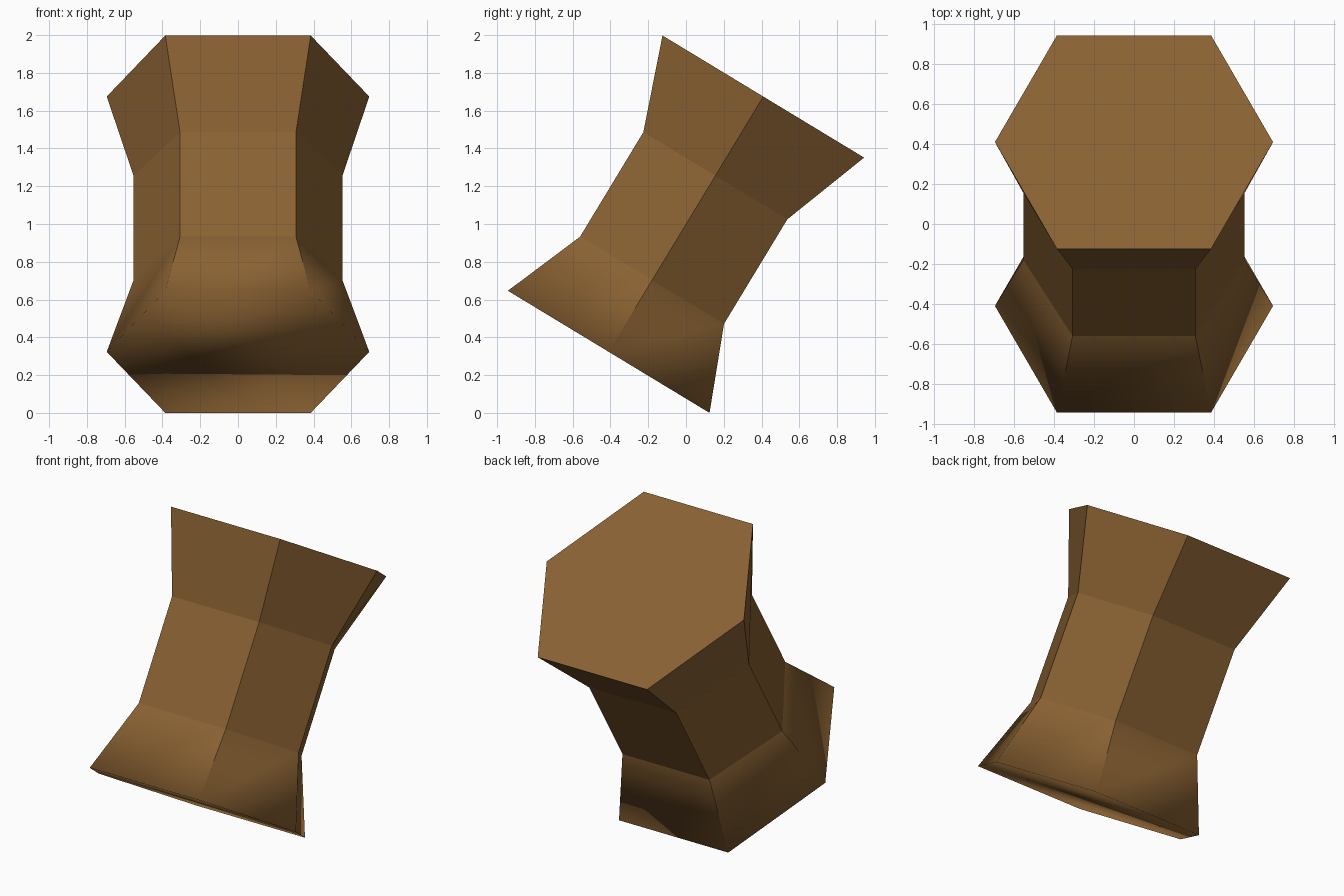
import bpy, bmesh, math
from mathutils import Matrix

if "Cube" in bpy.data.objects:
    bpy.data.objects.remove(bpy.data.objects["Cube"])

# Brown colour
brown = bpy.data.materials.new("brown")
brown.diffuse_color = (0.25, 0.12, 0.032, 1)
brown.use_nodes = True
brown.node_tree.nodes["Principled BSDF"].inputs["Base Color"].default_value = brown.diffuse_color

# Rings along the axis: distance, corner x, flat-edge half width, half depth
rings = [(-0.79, 0.695, 0.385, 0.624),
         (-0.347, 0.553, 0.307, 0.4455),
         (0.30, 0.553, 0.307, 0.4455),
         (0.79, 0.695, 0.385, 0.624)]

bm = bmesh.new()
loops = []
for z, r, w, d in rings:
    pts = [(r, 0), (w, d), (-w, d), (-r, 0), (-w, -d), (w, -d)]
    loops.append([bm.verts.new((x, y, z)) for x, y in pts])

# Six-sided waist and flares
for low, high in zip(loops, loops[1:]):
    for i in range(6):
        j = (i + 1) % 6
        bm.faces.new((low[i], low[j], high[j], high[i]))

# End caps
bottom = bm.faces.new(loops[0][::-1])
bm.faces.new(loops[-1])

# Every edge is crisp except the bottom rim, which is softly shaded
for f in bm.faces:
    f.smooth = True
for e in bm.edges:
    e.smooth = e in bottom.edges[:]

# Lean the spool back and stand it on the ground
bm.transform(Matrix.Rotation(math.radians(-31.2), 4, 'X'))
low_z = min(v.co.z for v in bm.verts)
bm.transform(Matrix.Translation((0, 0, -low_z)))

mesh = bpy.data.meshes.new("tilted_hexagonal_spool")
bm.to_mesh(mesh)
bm.free()
mesh.materials.append(brown)
spool = bpy.data.objects.new("tilted_hexagonal_spool", mesh)
bpy.context.collection.objects.link(spool)
